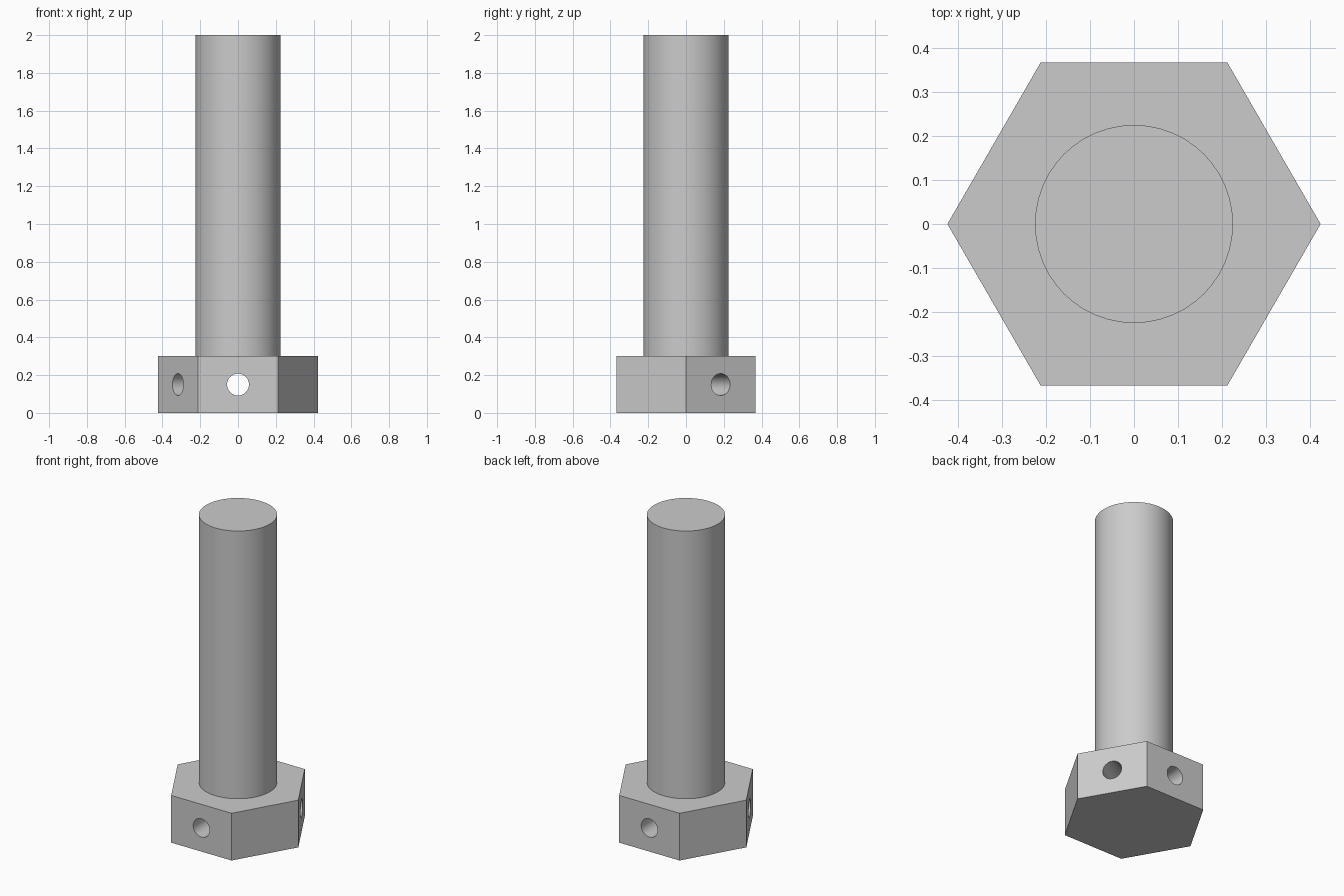
import bpy
import math

cube = bpy.data.objects.get("Cube")
if cube:
    bpy.data.objects.remove(cube, do_unlink=True)

HEAD_HEIGHT, HEAD_RADIUS = 0.30, 0.424
SHANK_RADIUS, TOTAL_HEIGHT = 0.225, 2.0
HOLE_RADIUS = 0.058

steel = bpy.data.materials.new("grey steel")
steel.use_nodes = True
colour = (0.6, 0.6, 0.6, 1)
steel.diffuse_color = colour
steel.node_tree.nodes["Principled BSDF"].inputs["Base Color"].default_value = colour


def prism(name, sides, radius, bottom, top, spin=0):
    bpy.ops.mesh.primitive_cylinder_add(
        vertices=sides, radius=radius, depth=top - bottom,
        location=(0, 0, (bottom + top) / 2), rotation=(0, 0, spin))
    obj = bpy.context.object
    obj.name = name
    obj.data.materials.append(steel)
    return obj


# Hexagonal head with corners on the x axis
head = prism("hex_head", 6, HEAD_RADIUS, 0, HEAD_HEIGHT, math.radians(30))

# Two crossing wire holes, each drilled through a pair of opposite flats
for i, angle in enumerate((90, 30)):
    drill = prism(f"hole_cutter_{i + 1}", 32, HOLE_RADIUS, -0.35, 0.65)
    drill.rotation_euler = (0, math.pi / 2, math.radians(angle))
    drill.hide_render = True
    drill.hide_set(True)
    cut = head.modifiers.new(f"wire_hole_{i + 1}", "BOOLEAN")
    cut.operation = "DIFFERENCE"
    cut.solver = "EXACT"
    cut.object = drill

# Apply the cuts, then smooth only the hole walls
bpy.ops.object.select_all(action="DESELECT")
head.select_set(True)
bpy.context.view_layer.objects.active = head
for modifier in list(head.modifiers):
    bpy.ops.object.modifier_apply(modifier=modifier.name)
bpy.ops.object.shade_smooth_by_angle(angle=math.radians(30))

# The cutters are no longer needed
for i in (1, 2):
    bpy.data.objects.remove(bpy.data.objects[f"hole_cutter_{i}"], do_unlink=True)

# Plain round shank
shank = prism("shank", 48, SHANK_RADIUS, HEAD_HEIGHT, TOTAL_HEIGHT)
bpy.ops.object.shade_smooth_by_angle(angle=math.radians(30))
